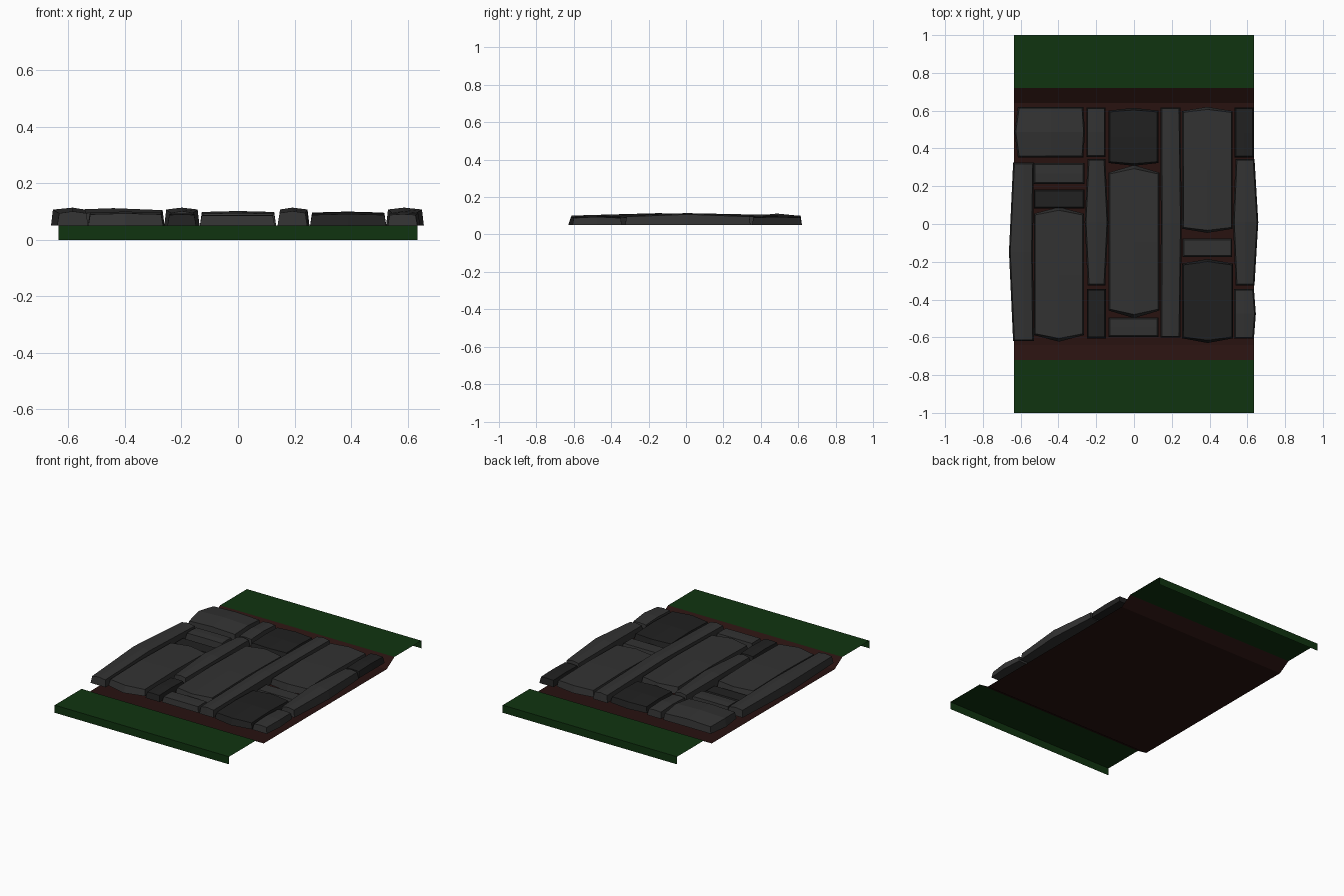
import bpy, bmesh


def material(name, rgb):
    m = bpy.data.materials.new(name)
    m.diffuse_color = (*rgb, 1)
    return m


LIGHT = material("stone_light", (0.032, 0.032, 0.032))
DARK = material("stone_dark", (0.015, 0.015, 0.015))
GRASS = material("grass", (0.005, 0.034, 0.005))
DIRT = material("dirt", (0.021, 0.006, 0.005))


def finish(bm, name, mat):
    me = bpy.data.meshes.new(name)
    bm.to_mesh(me)
    bm.free()
    me.materials.append(mat)
    ob = bpy.data.objects.new(name, me)
    bpy.context.collection.objects.link(ob)
    return ob


def strip(name, profile, mat, half=0.635):
    # sheet swept along x from a (y, z) profile
    bm = bmesh.new()
    rows = [[bm.verts.new((x, y, z)) for x in (-half, half)] for y, z in profile]
    for a, b in zip(rows, rows[1:]):
        bm.faces.new((a[0], a[1], b[1], b[0]))
    return finish(bm, name, mat)


def stone(name, x0, x1, y0, y1, mat, edge, mid, point=0.0, left=0.0, right=0.0, base=0.05):
    # 3x3 slab: middle vertices pushed out, top slightly smaller than the base
    bm = bmesh.new()
    xm, ym = (x0 + x1) / 2, (y0 + y1) / 2

    def layer(inset, top):
        grid = []
        for j in (-1, 0, 1):
            row = []
            for i in (-1, 0, 1):
                x = xm + i * ((x1 - x0) / 2 - inset)
                y = ym + j * ((y1 - y0) / 2 - inset)
                if i == 0:
                    y += 0 if j == 0 else j * (0 if not top else -0.3 * point)
                else:
                    y -= j * point
                if j == 0:
                    x += -left if i < 0 else right if i > 0 else 0
                z = base
                if top:
                    z = edge + (mid - edge) * (1 - 0.35 * abs(i)) * (1 - 0.65 * abs(j))
                    if i and j:
                        z = edge
                row.append(bm.verts.new((x, y, z)))
            grid.append(row)
        return grid

    lo, hi = layer(0.0, False), layer(0.007, True)
    for j in range(2):
        for i in range(2):
            bm.faces.new((hi[j][i], hi[j][i + 1], hi[j + 1][i + 1], hi[j + 1][i]))
            bm.faces.new((lo[j][i], lo[j + 1][i], lo[j + 1][i + 1], lo[j][i + 1]))
    ring = [(0, 0), (0, 1), (0, 2), (1, 2), (2, 2), (2, 1), (2, 0), (1, 0)]
    for (a, b), (c, d) in zip(ring, ring[1:] + ring[:1]):
        bm.faces.new((lo[a][b], lo[c][d], hi[c][d], hi[a][b]))
    return finish(bm, name, mat)


# Ground: sunken dirt bed between two raised grass verges
strip("dirt_bed", [(-0.72, 0.05), (-0.64, 0), (0.64, 0), (0.72, 0.05)], DIRT)
strip("front_grass", [(-1, 0), (-1, 0.05), (-0.72, 0.05)], GRASS)
strip("back_grass", [(0.72, 0.05), (1, 0.05), (1, 0)], GRASS)

# Narrow raised stones: x0, x1, y0, y1, material, edge z, middle z, point, left, right bulge
narrow = [
    (-0.64, -0.53, -0.62, 0.325, LIGHT, 0.094, 0.114, 0.0, 0.022, -0.005),
    (-0.252, -0.15, 0.355, 0.618, LIGHT, 0.090, 0.10, 0.0, 0.0, 0.0),
    (-0.245, -0.152, -0.325, 0.345, LIGHT, 0.095, 0.114, 0.0, 0.016, 0.016),
    (-0.25, -0.148, -0.605, -0.343, DARK, 0.088, 0.094, 0.0, 0.0, 0.0),
    (0.14, 0.245, -0.602, 0.618, LIGHT, 0.095, 0.114, 0.0, -0.002, 0.008),
    (0.532, 0.635, 0.353, 0.618, DARK, 0.090, 0.096, 0.0, 0.0, 0.0),
    (0.538, 0.638, -0.325, 0.345, LIGHT, 0.095, 0.114, 0.0, 0.014, 0.02),
    (0.53, 0.635, -0.607, -0.343, LIGHT, 0.088, 0.097, 0.0, 0.0, 0.01),
]
for n, s in enumerate(narrow):
    stone(f"narrow_stone_{n + 1}", *s)

# Wide lower stones with pointed ends
wide = [
    (-0.615, -0.268, 0.353, 0.62, LIGHT, 0.092, 0.112, 0.0, 0.018, 0.008),
    (-0.53, -0.265, -0.623, 0.09, LIGHT, 0.090, 0.10, 0.035, 0.0, 0.0),
    (-0.135, 0.13, 0.308, 0.615, DARK, 0.088, 0.095, 0.015, 0.0, 0.0),
    (-0.135, 0.135, -0.498, 0.312, LIGHT, 0.092, 0.102, 0.04, 0.0, 0.0),
    (0.255, 0.522, -0.047, 0.62, LIGHT, 0.090, 0.10, 0.022, 0.0, 0.0),
    (0.255, 0.525, -0.63, -0.185, DARK, 0.088, 0.098, 0.025, 0.0, 0.0),
]
for n, s in enumerate(wide):
    stone(f"wide_stone_{n + 1}", *s)

# Small filler slabs
slabs = [
    (-0.532, -0.263, 0.212, 0.322, LIGHT, 0.088, 0.092),
    (-0.53, -0.263, 0.083, 0.182, DARK, 0.072, 0.072),
    (-0.135, 0.13, -0.598, -0.495, LIGHT, 0.086, 0.088),
    (0.258, 0.52, -0.175, -0.077, LIGHT, 0.076, 0.076),
]
for n, s in enumerate(slabs):
    stone(f"filler_slab_{n + 1}", *s)
